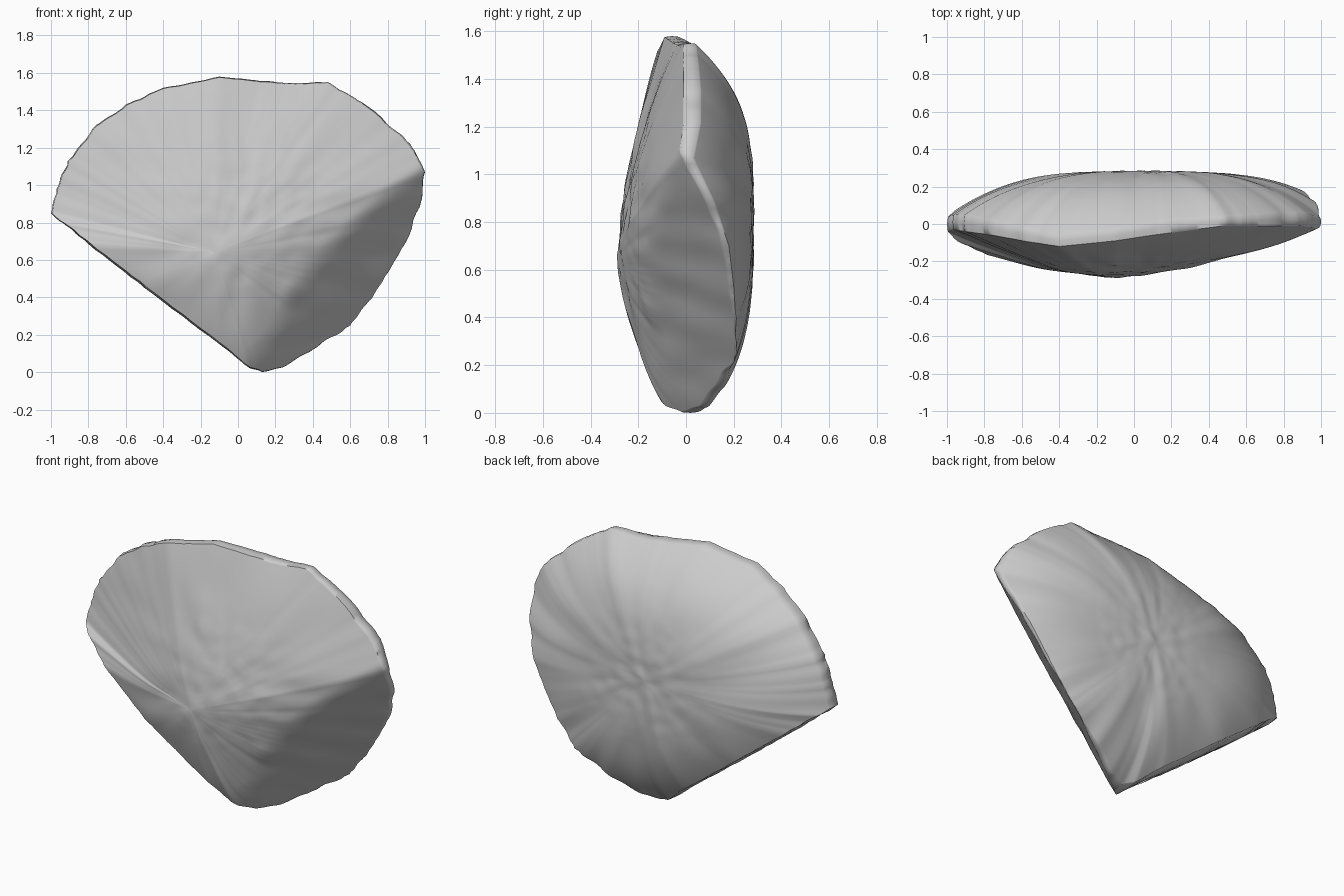
import bpy, bmesh, math
from mathutils import Vector, noise

if "Cube" in bpy.data.objects:
    bpy.data.objects.remove(bpy.data.objects["Cube"])

# Outline of the shard, clockwise from the left corner: x, z, front edge y, back edge y
RIM = [(-1, .85, -.04, .04), (-.97, .98, -.03, .05), (-.91, 1.13, -.04, .05), (-.76, 1.32, -.06, .02),
       (-.6, 1.43, -.09, -.02), (-.4, 1.52, -.12, -.06), (-.1, 1.58, -.09, -.03), (.1, 1.56, -.06, .01),
       (.25, 1.545, -.04, .03), (.48, 1.55, -.01, .04), (.62, 1.47, -.01, .05), (.77, 1.36, -.01, .06),
       (.92, 1.22, -.01, .06), (1, 1.07, -.03, .03), (.97, .88, -.02, .12), (.9, .7, 0, .18),
       (.8, .53, .02, .2), (.7, .38, .04, .21), (.6, .25, .04, .2), (.4, .12, .02, .17),
       (.25, .03, 0, .1), (.13, 0, -.05, .05), (.05, .03, -.1, .09), (-.1, .15, -.155, .15),
       (-.5, .45, -.2, .19), (-.8, .685, -.165, .155), (-.94, .8, -.1, .09)]
FRONT = Vector((-.12, -.285, .64))     # high point of the front face
BACK = Vector((.08, .282, .82))        # high point of the back face
HUB = Vector((.08, 0, .85))            # where the ripples meet
SPLIT, RINGS = 8, 40


def facet(x, z):
    """Depth of the flat break on the lower right."""
    y = -.01 + 1.05 * (.776 * (x - .565) - .63 * (z - .535))
    return y + .012 * noise.noise(Vector((x * 4, 9, z * 7)))


def wrinkle(x, z, s, seed):
    """Radial ripples with small lumps around the hub."""
    dx, dz = x - HUB.x, z - HUB.z
    d, a = math.hypot(dx, dz), math.atan2(dz, dx)
    ray = noise.noise(Vector((math.cos(a) * 3.5, math.sin(a) * 3.5, d * 2 + seed)))
    lump = noise.noise(Vector((x * 13, z * 13, seed)))
    ramp = min(1, max(0, d - .08) * 2.5)
    return (.013 * ray * ramp + .009 * lump * max(0, 1 - d * 2)) * (1 - s ** 6)


# Finely divided rim with a chipped edge
rim = []
for i, p in enumerate(RIM):
    a, b = Vector(p), Vector(RIM[(i + 1) % len(RIM)])
    for k in range(SPLIT):
        x, z, yf, yb = a.lerp(b, k / SPLIT)
        chip = 1 + .011 * noise.noise(Vector((x * 14, 3, z * 14))) * (k > 0)
        x, z = x * chip, .74 + (z - .74) * chip
        yb = max(yb, facet(x, z) + .004, yf + .004)
        rim.append((x, z, yf, yb))
n = len(rim)
bm = bmesh.new()


def front_depth(x, z, s, edge):
    y = edge + (FRONT.y - edge) * (1 - s ** 1.6) + wrinkle(x, z, s, 1)
    f = facet(x, z)
    h = max(0, .03 - abs(y - f)) / .03
    return max(y, f) + h * h * .0075          # softened ridge


def back_depth(x, z, s, edge):
    return edge + (BACK.y - edge) * (1 - s ** 3.2) + wrinkle(x, z, s, 7)


def bridge(a, b):
    for i in range(n):
        j = (i + 1) % n
        bm.faces.new((a[i], a[j], b[j], b[i]))


# Middle of the edge wall, shared by both sides
middle = []
for x, z, yf, yb in rim:
    f = min(max(yf, facet(x, z)), yb - .002)
    middle.append(bm.verts.new((x, (f + yb) / 2, z)))

# Each side: rings shrinking from the wall's rounded edge to the high point
for depth, edge_id, apex in ((front_depth, 2, FRONT), (back_depth, 3, BACK)):
    prev = middle
    for r in range(RINGS):
        s = 1 - (r / RINGS) ** 1.35
        ring = []
        for q in rim:
            gap = q[3] - max(q[2], facet(q[0], q[1]))
            t = s * (1 - .07 * max(0, gap))
            x, z = apex.x + (q[0] - apex.x) * t, apex.z + (q[1] - apex.z) * t
            y = depth(x, z, s, q[edge_id])
            if r == 0 and edge_id == 2:
                y = min(y, q[3] - .002)
            ring.append(bm.verts.new((x, y, z)))
        bridge(prev, ring)
        prev = ring
    tip = bm.verts.new((apex.x, sum(v.co.y for v in prev) / n, apex.z))
    for i in range(n):
        bm.faces.new((prev[i], prev[(i + 1) % n], tip))
bmesh.ops.recalc_face_normals(bm, faces=bm.faces)

# Rest the shard on the ground
low = min(v.co.z for v in bm.verts)
bmesh.ops.translate(bm, verts=bm.verts, vec=(0, 0, -low))

mesh = bpy.data.meshes.new("stone_shard")
bm.to_mesh(mesh)
bm.free()
shard = bpy.data.objects.new("stone_shard", mesh)
bpy.context.collection.objects.link(shard)

stone = bpy.data.materials.new("light_grey_stone")
stone.diffuse_color = (.6, .6, .6, 1)
stone.use_nodes = True
stone.node_tree.nodes["Principled BSDF"].inputs["Base Color"].default_value = stone.diffuse_color
mesh.materials.append(stone)

bpy.context.view_layer.objects.active = shard
shard.select_set(True)
bpy.ops.object.shade_smooth_by_angle(angle=math.radians(60))
